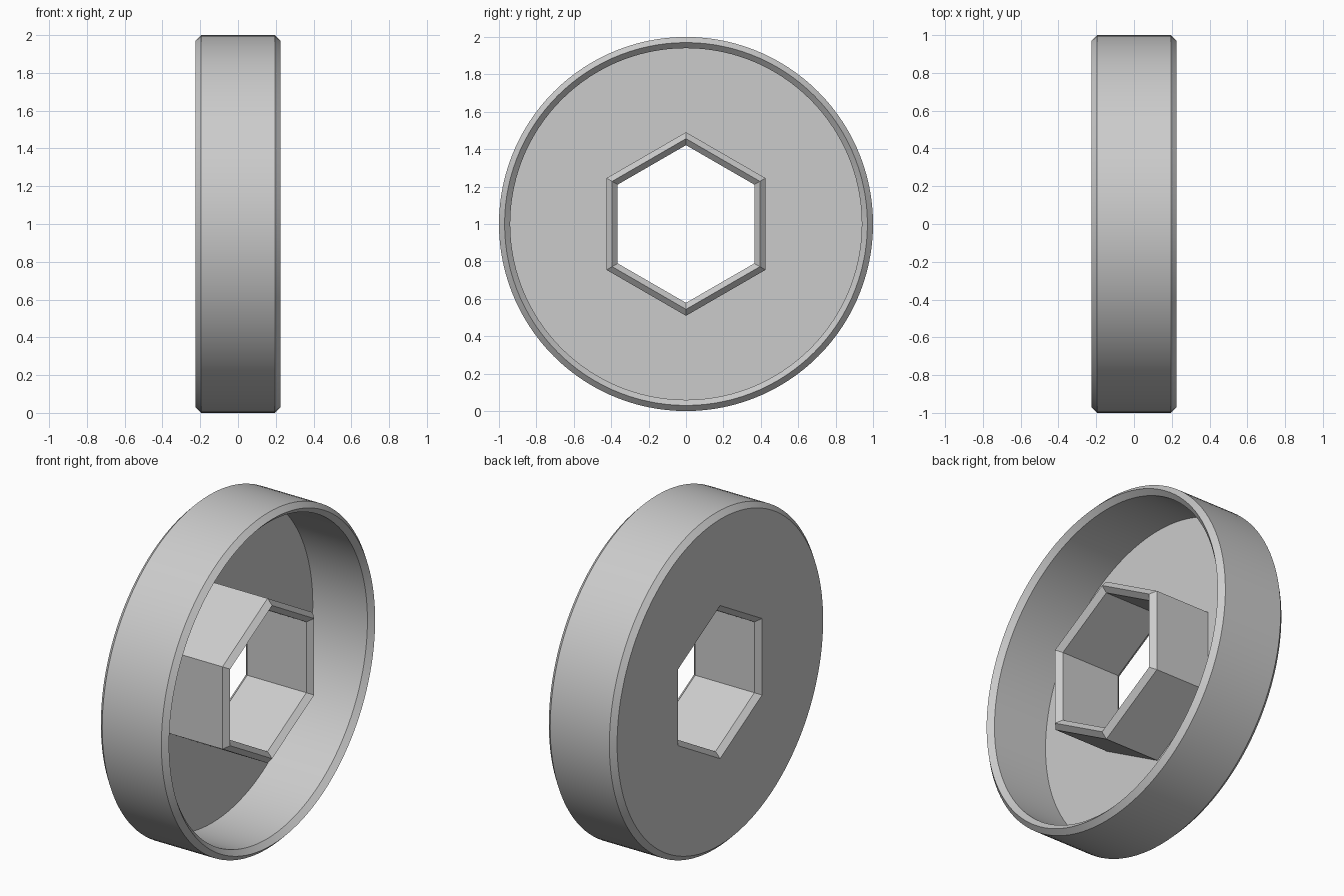
import bpy, bmesh
from math import cos, sin, pi

cube = bpy.data.objects.get("Cube")
if cube:
    bpy.data.objects.remove(cube)

SEGMENTS = 120
HALF = 0.225       # half of the width along x
BEVEL = 0.03       # every rim is chamfered by this much
FLOOR = -0.165     # inside face of the closed side
WALL = 2 * BEVEL
HEX = 0.365        # centre to flat of the hexagonal bore


def round_radius(size, angle):
    return size


def hex_radius(size, angle):
    # corners point up and down, flats face front and back
    return size / cos((angle + pi / 6) % (pi / 3) - pi / 6)


# Closed cross-section: (outline, size, x), from outer tread to bore
section = [
    (round_radius, 1 - BEVEL, -HALF),
    (round_radius, 1, BEVEL - HALF),
    (round_radius, 1, HALF - BEVEL),
    (round_radius, 1 - BEVEL, HALF),
    (round_radius, 1 - WALL, HALF - BEVEL),
    (round_radius, 1 - WALL, FLOOR),
    (hex_radius, HEX + WALL, FLOOR),
    (hex_radius, HEX + WALL, HALF - BEVEL),
    (hex_radius, HEX + BEVEL, HALF),
    (hex_radius, HEX, HALF - BEVEL),
    (hex_radius, HEX, BEVEL - HALF),
    (hex_radius, HEX + BEVEL, -HALF),
]

# Sweep the section around the x axis
bm = bmesh.new()
rings = []
for outline, size, x in section:
    ring = []
    for i in range(SEGMENTS):
        a = 2 * pi * i / SEGMENTS
        r = outline(size, a)
        ring.append(bm.verts.new((x, r * cos(a), 1 + r * sin(a))))
    rings.append(ring)
for k, ring in enumerate(rings):
    following = rings[(k + 1) % len(rings)]
    for i in range(SEGMENTS):
        j = (i + 1) % SEGMENTS
        bm.faces.new((ring[i], ring[j], following[j], following[i]))
bmesh.ops.recalc_face_normals(bm, faces=bm.faces)

mesh = bpy.data.meshes.new("wheel_hub")
bm.to_mesh(mesh)
bm.free()
wheel = bpy.data.objects.new("wheel_hub", mesh)
bpy.context.collection.objects.link(wheel)

# Plain grey material
grey = bpy.data.materials.new("light_grey")
grey.use_nodes = True
colour = (0.6, 0.6, 0.6, 1)
grey.diffuse_color = colour
grey.node_tree.nodes["Principled BSDF"].inputs["Base Color"].default_value = colour
mesh.materials.append(grey)

# Smooth tread, sharp chamfers
bpy.ops.object.select_all(action="DESELECT")
wheel.select_set(True)
bpy.context.view_layer.objects.active = wheel
bpy.ops.object.shade_smooth_by_angle(angle=pi / 6)
